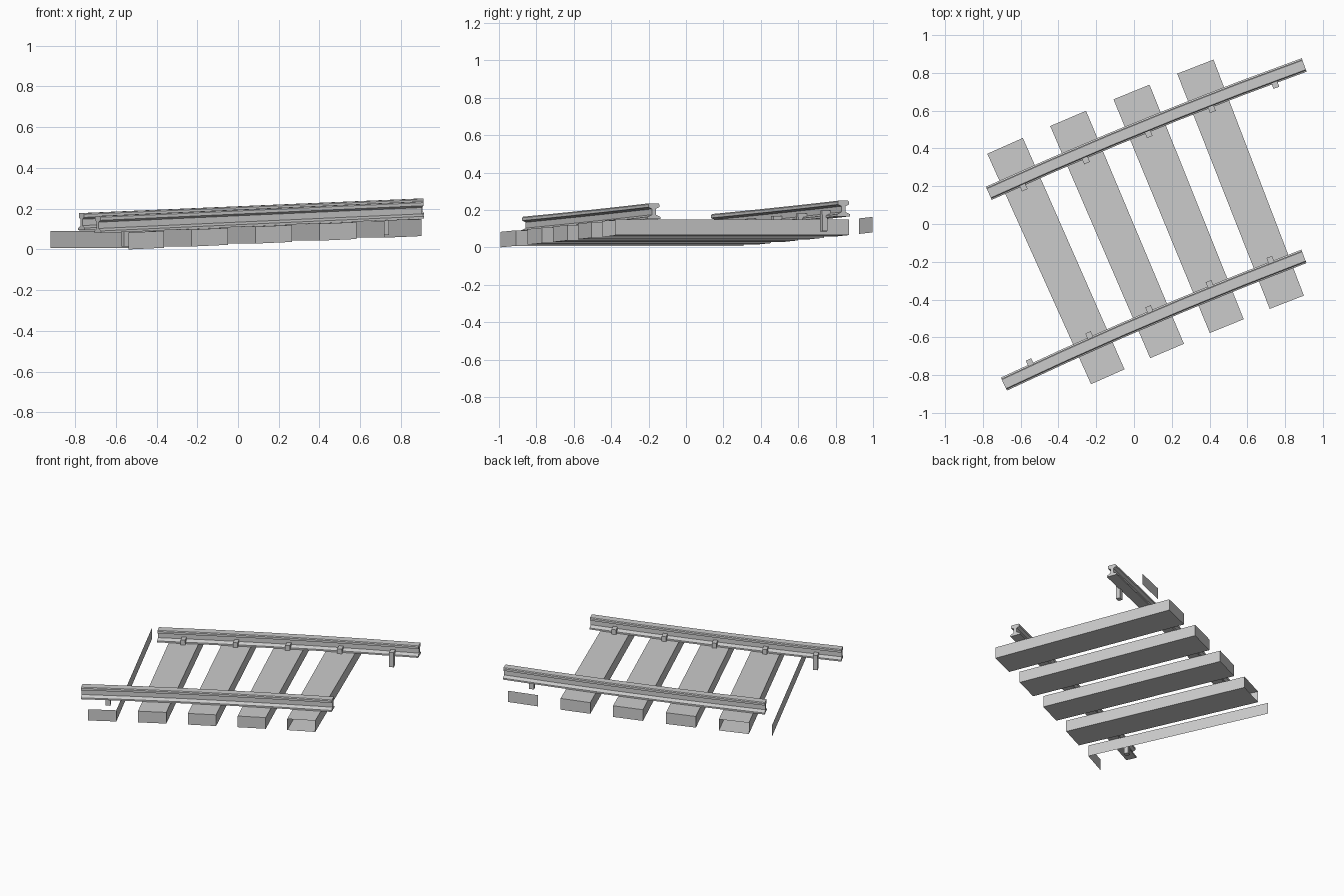
import bpy, bmesh, math

if "Cube" in bpy.data.objects:
    bpy.data.objects.remove(bpy.data.objects["Cube"])

R = 22.0                       # track curve radius
H0 = math.radians(22.8)        # heading at the middle
SLOPE, Z0 = 0.0407, 0.037      # climb along the track
STEP, TIE_W, TIE_L, TIE_H = 0.353, 0.2, 0.669, 0.083
GAUGE = 0.475


def track(s, t, h):
    """Point at distance s along, t across and h above the sloped, curved track."""
    a = H0 - s / R
    x = 0.005 + R * math.sin(H0) - (R + t) * math.sin(a)
    y = -0.0175 - R * math.cos(H0) + (R + t) * math.cos(a)
    return (x, y, Z0 + SLOPE * s + h)


def make(name, bm, fix=True):
    if fix:
        bmesh.ops.recalc_face_normals(bm, faces=bm.faces)
    me = bpy.data.meshes.new(name)
    bm.to_mesh(me)
    bm.free()
    ob = bpy.data.objects.new(name, me)
    bpy.context.collection.objects.link(ob)
    return ob


FACES = {"bottom": (0, 2, 3, 1), "top": (4, 5, 7, 6), "front": (0, 4, 6, 2),
         "back": (1, 3, 7, 5), "left": (0, 1, 5, 4), "right": (2, 6, 7, 3)}


def add_box(bm, s0, s1, t0, t1, h0, h1, sides=FACES):
    v = [bm.verts.new(track(s, t, h)) for h in (h0, h1) for s in (s0, s1) for t in (t0, t1)]
    for side in sides:
        bm.faces.new([v[i] for i in FACES[side]])
    bmesh.ops.delete(bm, geom=[p for p in v if not p.link_faces], context='VERTS')


# Ties: outermost ones are only the loose faces of the repeating section
tie_sides = {
    0: ["right", "front"],
    1: [f for f in FACES if f != "back"],
    2: list(FACES),
    3: list(FACES),
    4: [f for f in FACES if f != "front"],
    5: ["back"],
}
for k, sides in tie_sides.items():
    bm = bmesh.new()
    s1 = (k - 2) * STEP
    add_box(bm, s1 - TIE_W, s1, -TIE_L, TIE_L, 0, TIE_H, sides)
    make(f"tie_{k}" if len(sides) > 2 else f"tie_panel_{k}", bm, False)

# Rails: I-shaped half profile (across, up), mirrored and swept along the curve
half = [(0.038, 0.083), (0.038, 0.094), (0.011, 0.106), (0.011, 0.137),
        (0.031, 0.146), (0.031, 0.161), (0.026, 0.167)]
profile = half + [(-a, b) for a, b in reversed(half)]
for name, side, start in (("rear", 1, -0.63), ("front", -1, -0.983)):
    bm = bmesh.new()
    rings = [[bm.verts.new(track(start + i * STEP, side * GAUGE + a, b)) for a, b in profile]
             for i in range(6)]
    n = len(profile)
    for r0, r1 in zip(rings, rings[1:]):
        for j in range(n):
            bm.faces.new((r0[j], r0[(j + 1) % n], r1[(j + 1) % n], r1[j]))
    bm.faces.new(rings[0])
    bm.faces.new(rings[-1])
    make(name + "_rail", bm)

    # Spikes on the inner side: shank plus a head hooked over the rail foot
    bm = bmesh.new()
    for i in range(5):
        c = start + 0.177 + i * STEP
        for inner, outer, lo, hi in ((0.414, 0.444, 0.01, 0.1), (0.412, 0.462, 0.1, 0.12)):
            t0, t1 = sorted((side * inner, side * outer))
            add_box(bm, c - 0.016, c + 0.016, t0, t1, lo, hi)
    make(name + "_spikes", bm)
